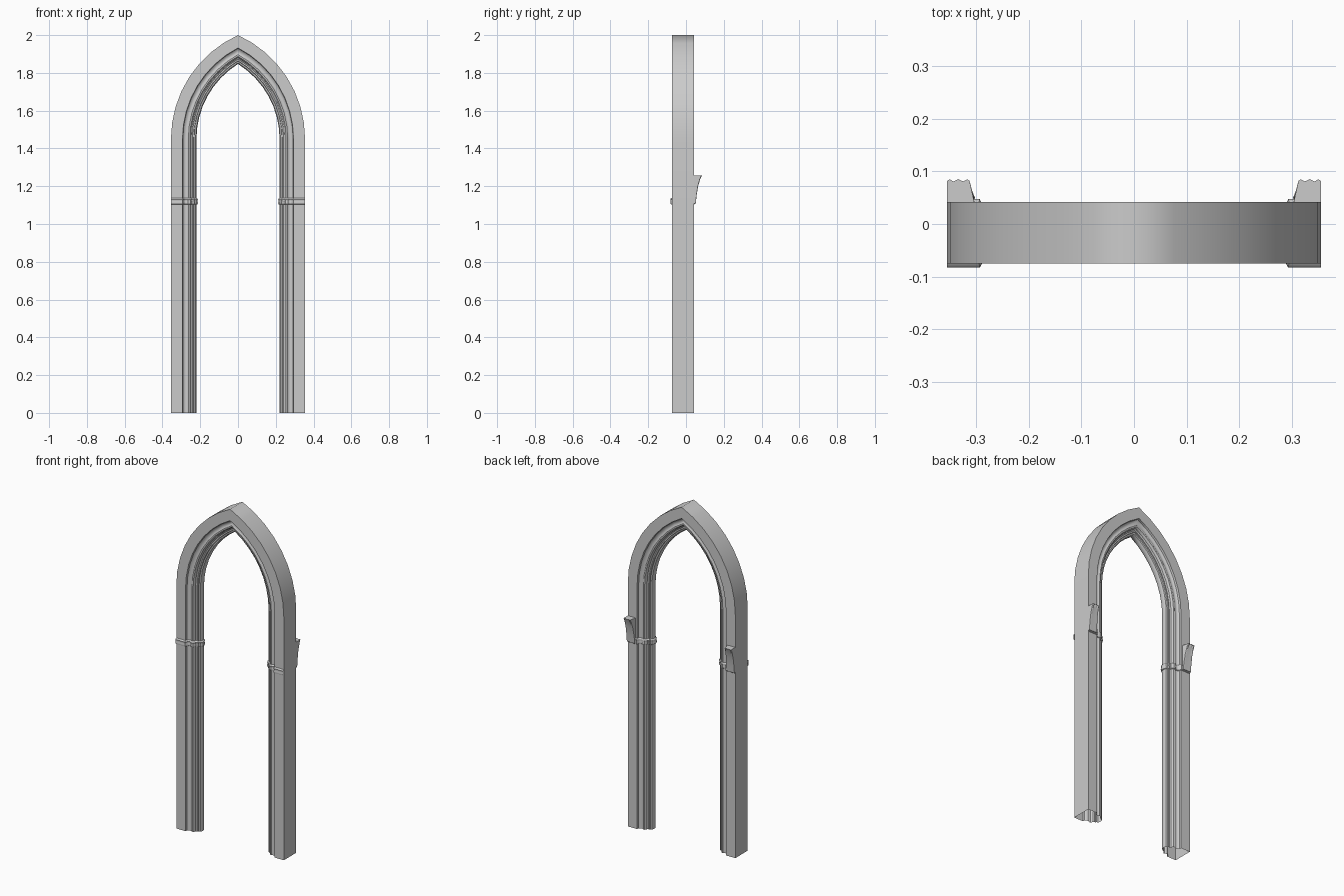
import bpy, bmesh, math
from mathutils import Vector

if "Cube" in bpy.data.objects:
    bpy.data.objects.remove(bpy.data.objects["Cube"])

OUT, SPRING, APEX = 0.355, 1.45, 2.0     # outer half width, springing and apex heights
RISE = APEX - SPRING
CX = (RISE**2 - OUT**2) / (2 * OUT)      # arc centre lies this far past the middle
RAD = OUT + CX
MID = -0.0165                            # middle of the wall depth

# Half moulding: (distance inward from the outer face, distance from mid depth)
half = [(0, 0.0585), (0.003, 0.0585), (0.061, 0.0585), (0.063, 0.047), (0.070, 0.040),
        (0.080, 0.038), (0.089, 0.041), (0.092, 0.044), (0.100, 0.043), (0.105, 0.037),
        (0.106, 0.029), (0.113, 0.024), (0.120, 0.025), (0.122, 0.019), (0.130, 0.017),
        (0.135, 0.009)]
profile = [(d, MID - y) for d, y in half] + [(d, MID + y) for d, y in reversed(half)]


def loft(name, rings, closed=True, cap=False):
    """Join equal rings of points into a skin, mirrored over x = 0."""
    bm = bmesh.new()
    rows = [[bm.verts.new(p) for p in r] for r in rings]
    n = len(rows[0])
    for a, b in zip(rows, rows[1:]):
        for i in range(n if closed else n - 1):
            j = (i + 1) % n
            bm.faces.new((a[i], a[j], b[j], b[i]))
    if cap:
        bm.faces.new(rows[0])
        bm.faces.new(rows[-1])
    bmesh.ops.recalc_face_normals(bm, faces=bm.faces)
    # Make sure the skin faces outward on its outer side
    far = max(bm.faces, key=lambda f: f.calc_center_median().x)
    if far.normal.x < -0.5:
        bmesh.ops.reverse_faces(bm, faces=bm.faces)
    me = bpy.data.meshes.new(name)
    bm.to_mesh(me)
    bm.free()
    ob = bpy.data.objects.new(name, me)
    bpy.context.collection.objects.link(ob)
    mod = ob.modifiers.new("mirror", 'MIRROR')
    mod.use_clip = True
    bpy.ops.object.select_all(action='DESELECT')
    ob.select_set(True)
    bpy.context.view_layer.objects.active = ob
    bpy.ops.object.shade_smooth_by_angle(angle=math.radians(35))
    return ob


# Moulded jamb and pointed arch, open at the foot
rings = [[(OUT - d, y, z) for d, y in profile] for z in (0, 1.12)]
SEG = 8
for k in range(SEG + 1):
    ring = []
    for d, y in profile:
        r = RAD - d
        t = k / SEG * math.acos(CX / r)
        x = 0.0 if k == SEG else r * math.cos(t) - CX
        ring.append((x, y, SPRING + r * math.sin(t)))
    rings.append(ring)
loft("moulded_arch", rings)


# Collar band following the moulding around each jamb
def grown(amount):
    pts = [Vector(p) for p in profile]
    res = []
    for i, p in enumerate(pts):
        a, b = pts[max(i - 1, 0)], pts[min(i + 1, len(pts) - 1)]
        t = (b - a).normalized()
        s = amount if p.y < MID else amount * 0.7
        res.append((OUT - max(p.x - t.y * -s, 0), p.y - t.x * s))
    return res


band = [(1.102, 0.0), (1.105, 0.006), (1.112, 0.008), (1.118, 0.006),
        (1.126, 0.006), (1.131, 0.0075), (1.135, 0.005), (1.138, 0.0)]
loft("collar", [[(x, y, z) for x, y in grown(o)] for z, o in band], closed=False)

# Flared bracket with a scalloped face on the back of each jamb
wave = [(0.0, 0.92), (0.10, 1.0), (0.28, 0.9), (0.5, 1.0), (0.72, 0.9), (0.88, 1.0), (1.0, 0.92)]
levels = [(1.108, 0.010, 0.302), (1.15, 0.014, 0.304), (1.20, 0.022, 0.307),
          (1.24, 0.034, 0.310), (1.258, 0.043, 0.312)]
rings = []
for z, dep, x0 in levels:
    ring = [(0.303, 0.041, z)]
    ring += [(x0 + u * (OUT - x0), 0.042 + dep * w, z) for u, w in wave]
    ring.append((OUT, 0.041, z))
    rings.append(ring)
loft("back_bracket", rings, cap=True)
